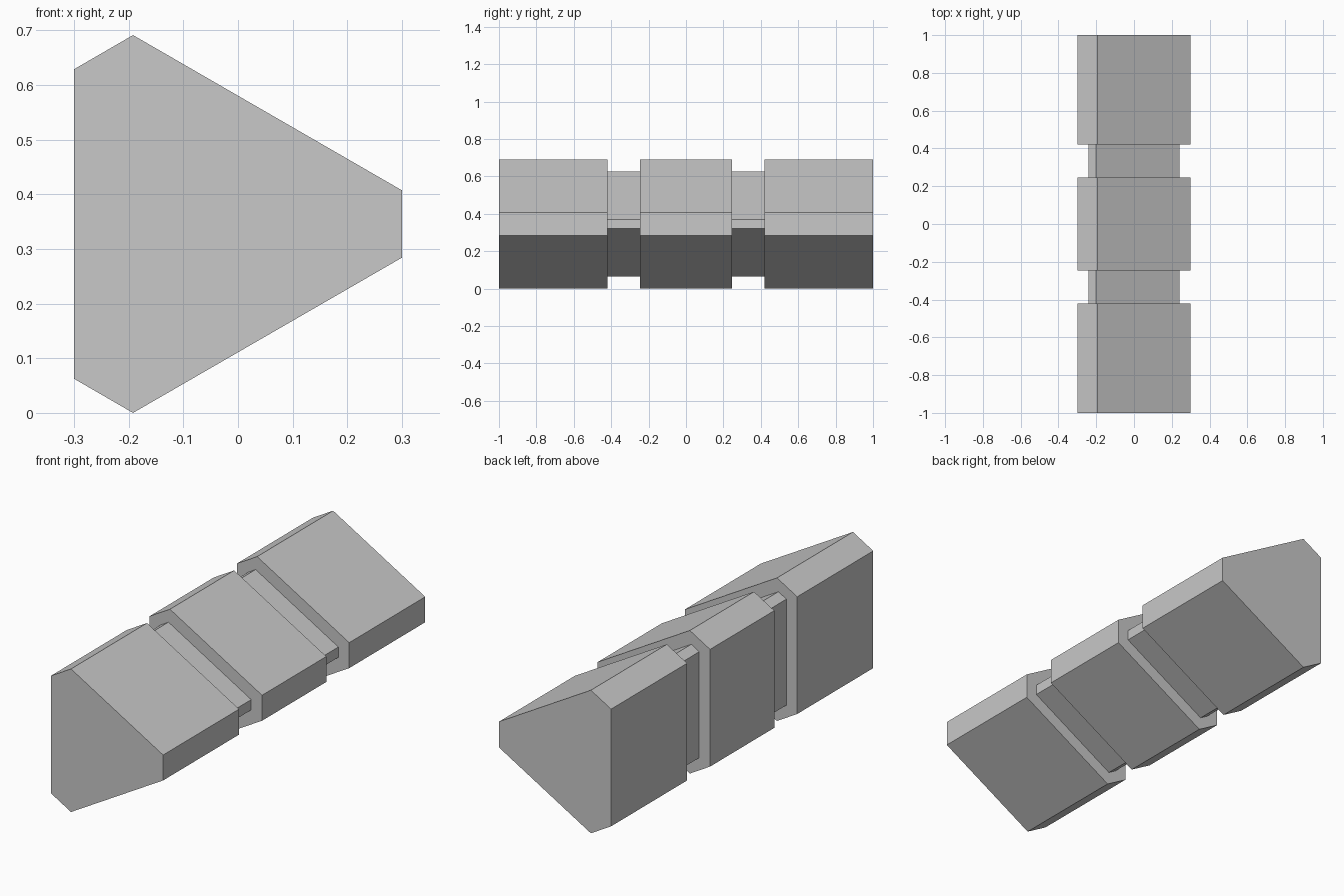
import bpy
import bmesh

cube = bpy.data.objects.get("Cube")
if cube:
    bpy.data.objects.remove(cube, do_unlink=True)

grey = bpy.data.materials.new("plain_grey")
grey.use_nodes = True
colour = (0.58, 0.58, 0.58, 1)
grey.diffuse_color = colour
grey.node_tree.nodes["Principled BSDF"].inputs["Base Color"].default_value = colour

MID_Z = 0.3455


def prism(name, upper_half, y0, y1):
    """Extrude a profile, mirrored about the middle height, from y0 to y1."""
    outline = [(x, MID_Z + h) for x, h in upper_half]
    outline += [(x, MID_Z - h) for x, h in reversed(upper_half)]
    bm = bmesh.new()
    face = bm.faces.new([bm.verts.new((x, y0, z)) for x, z in outline])
    moved = bmesh.ops.extrude_face_region(bm, geom=[face], use_keep_orig=True)
    verts = [v for v in moved["geom"] if isinstance(v, bmesh.types.BMVert)]
    bmesh.ops.translate(bm, verts=verts, vec=(0, y1 - y0, 0))
    bmesh.ops.recalc_face_normals(bm, faces=bm.faces)
    mesh = bpy.data.meshes.new(name)
    bm.to_mesh(mesh)
    bm.free()
    mesh.materials.append(grey)
    bpy.context.collection.objects.link(bpy.data.objects.new(name, mesh))


# Truncated triangle profiles: x and height above the middle
block = [(-0.3, 0.283), (-0.192, 0.3455), (0.3, 0.0615)]
neck = [(-0.242, 0.256), (-0.2, 0.281), (0.242, 0.025)]

# Three large blocks joined by two slimmer necks
prism("front_block", block, -1, -0.42)
prism("front_neck", neck, -0.42, -0.245)
prism("middle_block", block, -0.245, 0.245)
prism("back_neck", neck, 0.245, 0.42)
prism("back_block", block, 0.42, 1)
